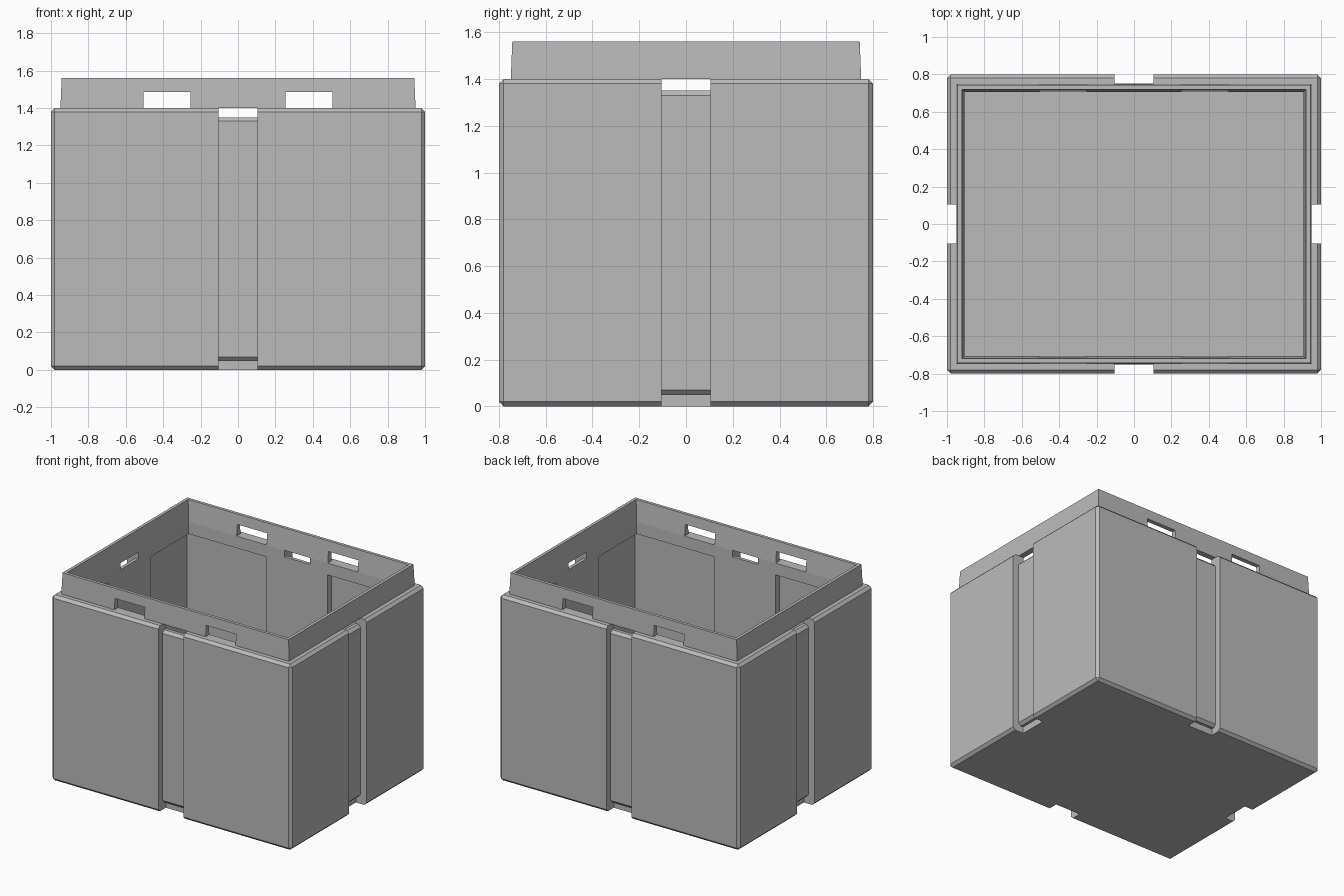
import bpy, bmesh
from math import pi
from mathutils import Matrix

old = bpy.data.objects.get("Cube")
if old:
    bpy.data.objects.remove(old, do_unlink=True)

grey = bpy.data.materials.new("plain grey")
grey.use_nodes = True
grey.diffuse_color = (0.5, 0.5, 0.5, 1)
grey.node_tree.nodes["Principled BSDF"].inputs["Base Color"].default_value = (0.5, 0.5, 0.5, 1)


def make(name, bm):
    bmesh.ops.recalc_face_normals(bm, faces=bm.faces)
    mesh = bpy.data.meshes.new(name)
    bm.to_mesh(mesh)
    bm.free()
    mesh.materials.append(grey)
    ob = bpy.data.objects.new(name, mesh)
    bpy.context.collection.objects.link(ob)
    return ob


def loft(name, rings):
    """Stack of rectangles, each given as half width, half depth, height."""
    bm = bmesh.new()
    loops = [[bm.verts.new((sx * w, sy * d, z))
              for sx, sy in ((-1, -1), (1, -1), (1, 1), (-1, 1))] for w, d, z in rings]
    bm.faces.new(loops[0])
    bm.faces.new(loops[-1])
    for a, b in zip(loops, loops[1:]):
        for i in range(4):
            j = (i + 1) % 4
            bm.faces.new((a[i], a[j], b[j], b[i]))
    return make(name, bm)


def box(name, low, high):
    bm = bmesh.new()
    bmesh.ops.create_cube(bm, size=1)
    for v in bm.verts:
        v.co = [(high[k] if v.co[k] > 0 else low[k]) for k in range(3)]
    return make(name, bm)


def combine(target, other, operation):
    """Apply a boolean and discard the helper."""
    other.hide_render = True
    mod = target.modifiers.new("boolean", 'BOOLEAN')
    mod.operation, mod.solver, mod.object = operation, 'EXACT', other
    apply_modifiers(target)
    bpy.data.objects.remove(other, do_unlink=True)


def apply_modifiers(ob):
    bpy.context.view_layer.objects.active = ob
    for mod in list(ob.modifiers):
        bpy.ops.object.modifier_apply(modifier=mod.name)


# Chamfered outer body
crate = box("crate", (-1, -0.8, 0), (1, 0.8, 1.4))
bevel = crate.modifiers.new("chamfer", 'BEVEL')
bevel.width, bevel.segments = 0.02, 1
apply_modifiers(crate)

# Tapered stacking rim
combine(crate, loft("rim", [(0.949, 0.749, 1.3), (0.949, 0.749, 1.41), (0.943, 0.743, 1.56)]), 'UNION')

# Inner cavity with a flared mouth
combine(crate, loft("cavity", [(0.905, 0.705, 0.06), (0.905, 0.705, 1.4),
                               (0.92, 0.72, 1.56), (0.92, 0.72, 1.65)]), 'DIFFERENCE')

# Thinned inner corners between the middle ribs
for sx in (-1, 1):
    for sy in (-1, 1):
        xs, ys = sorted((sx * 0.255, sx * 0.95)), sorted((sy * 0.255, sy * 0.75))
        combine(crate, box("corner_recess", (xs[0], ys[0], 0.06), (xs[1], ys[1], 1.31)), 'DIFFERENCE')

# Strap slots: groove, bottom notch and top window in one profile (offset from wall, height)
PROFILE = [(0.1, -0.1), (-0.09, -0.1), (-0.09, 0.05), (-0.07, 0.05), (-0.05, 0.07),
           (-0.05, 1.33), (-0.07, 1.35), (-0.15, 1.35), (-0.15, 1.4), (-0.05, 1.4),
           (-0.05, 1.45), (0.1, 1.45)]
for wall, angle in ((0.8, 0), (1, pi / 2), (0.8, pi), (1, -pi / 2)):
    bm = bmesh.new()
    face = bm.faces.new([bm.verts.new((-0.105, -(wall + o), z)) for o, z in PROFILE])
    ext = bmesh.ops.extrude_face_region(bm, geom=[face])
    moved = [g for g in ext["geom"] if isinstance(g, bmesh.types.BMVert)]
    bmesh.ops.translate(bm, verts=moved, vec=(0.21, 0, 0))
    bmesh.ops.rotate(bm, verts=bm.verts, cent=(0, 0, 0), matrix=Matrix.Rotation(angle, 3, 'Z'))
    combine(crate, make("strap_slot", bm), 'DIFFERENCE')

# Hand holes through the front and back of the rim
for sx in (-1, 1):
    xs = sorted((sx * 0.255, sx * 0.505))
    combine(crate, box("hand_hole", (xs[0], -0.9, 1.4), (xs[1], 0.9, 1.485)), 'DIFFERENCE')

for poly in crate.data.polygons:
    poly.use_smooth = False
    poly.material_index = 0
